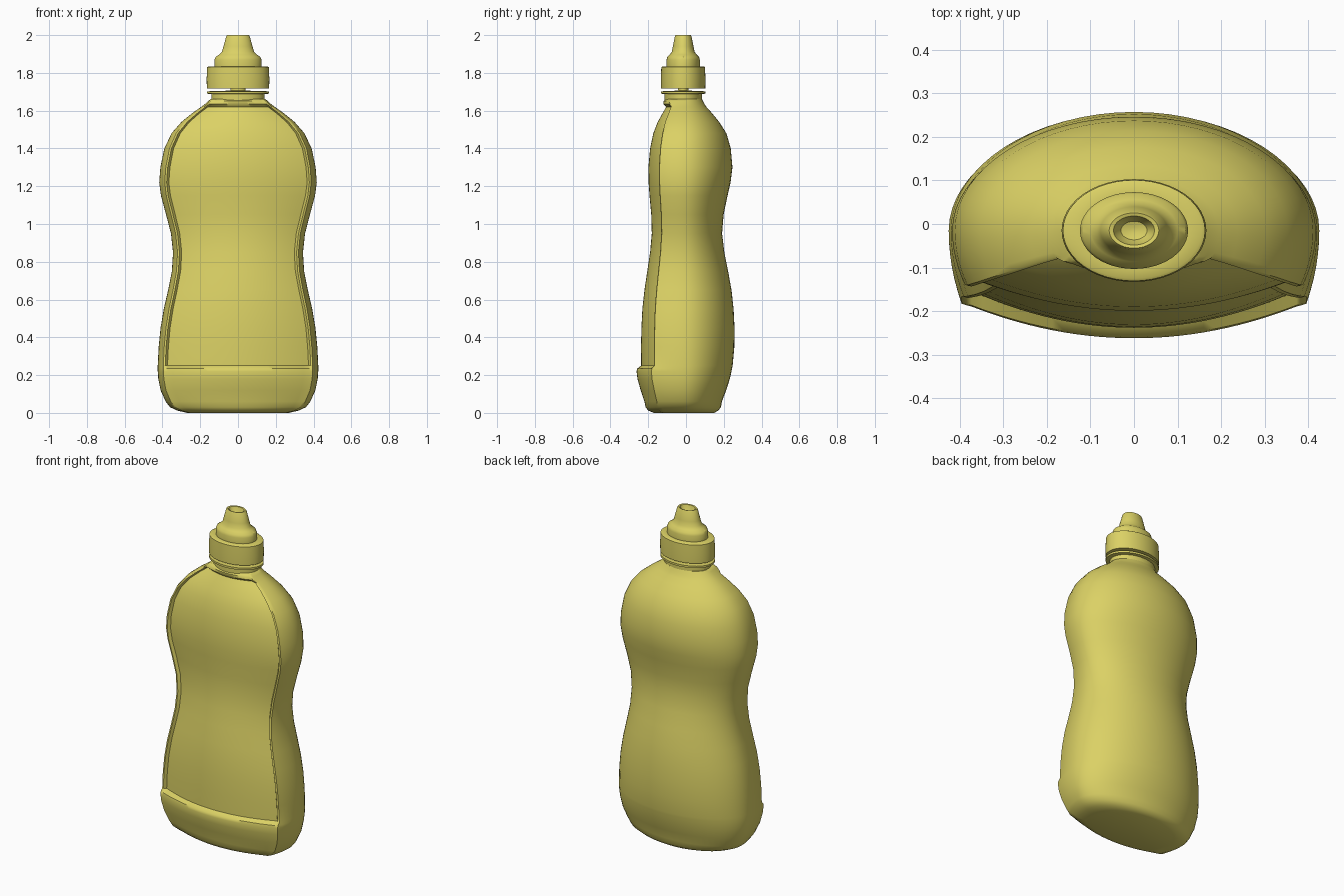
import bpy
import bmesh
from math import cos, sin, pi

old = bpy.data.objects.get("Cube")
if old:
    bpy.data.objects.remove(old, do_unlink=True)

mat = bpy.data.materials.new("mustard_yellow")
mat.use_nodes = True
colour = (0.71, 0.64, 0.13, 1)
mat.diffuse_color = colour
mat.node_tree.nodes["Principled BSDF"].inputs["Base Color"].default_value = colour

CENTRE_Y = -0.015


def loft(name, rings, angle):
    """Skin a stack of closed rings and cap both ends."""
    bm = bmesh.new()
    loops = [[bm.verts.new(p) for p in ring] for ring in rings]
    for low, high in zip(loops, loops[1:]):
        for i in range(len(low)):
            j = (i + 1) % len(low)
            bm.faces.new((low[i], low[j], high[j], high[i]))
    bm.faces.new(loops[0][::-1])
    bm.faces.new(loops[-1])
    bmesh.ops.recalc_face_normals(bm, faces=bm.faces)
    mesh = bpy.data.meshes.new(name)
    bm.to_mesh(mesh)
    bm.free()
    mesh.materials.append(mat)
    obj = bpy.data.objects.new(name, mesh)
    bpy.context.collection.objects.link(obj)
    bpy.ops.object.select_all(action="DESELECT")
    obj.select_set(True)
    bpy.context.view_layer.objects.active = obj
    bpy.ops.object.shade_smooth_by_angle(angle=angle)
    return obj


def oval_lathe(name, profile, depth=0.71, sides=48):
    """Turn a (radius, height) profile into an oval solid."""
    turns = [2 * pi * i / sides for i in range(sides)]
    rings = [[(r * cos(t), CENTRE_Y + r * depth * sin(t), z) for t in turns]
             for r, z in profile]
    return loft(name, rings, 0.6)


def body_section(z, half, back, front, recess, arc=16, side=6, panel=14):
    """Oval back, soft sides, raised rim and a bowed front panel."""
    rim_x = half * 0.93
    rim_y = CENTRE_Y + 0.68 * (front - CENTRE_Y)
    right = []
    for i in range(side):
        t = i / side
        right.append((half - (half - rim_x) * t * t,
                      CENTRE_Y + (rim_y - CENTRE_Y) * t))
    right.append((rim_x, rim_y))
    # rounded rim, then the step down to the panel
    right.append((rim_x - 0.01, rim_y - 0.003))
    edge_x, edge_y = rim_x - 0.022, rim_y + recess - 0.006
    for i in range(panel):
        u = 1 - i / panel
        right.append((edge_x * u, front + (edge_y - front) * u * u))
    left = [(-x, y) for x, y in reversed(right)]
    rear = []
    for i in range(1, arc * 2):
        t = pi - pi * i / (arc * 2)
        rear.append((half * cos(t), CENTRE_Y + (back - CENTRE_Y) * sin(t)))
    ring = right + [(0, front)] + left + rear
    return [(x, y, z) for x, y in ring]


# Bottle body: height, half width, back, front
levels = [
    (0, .27, .15, -.17), (.012, .32, .17, -.2), (.03, .36, .185, -.214),
    (.06, .383, .19, -.22), (.12, .41, .213, -.24), (.18, .422, .232, -.257),
    (.22, .425, .241, -.262), (.235, .425, .244, -.258), (.25, .425, .247, -.237),
    (.35, .42, .256, -.238), (.45, .41, .257, -.236), (.55, .393, .252, -.231),
    (.65, .37, .241, -.22), (.75, .35, .223, -.205), (.85, .344, .203, -.19),
    (.95, .355, .191, -.181), (1.05, .381, .199, -.184), (1.15, .408, .22, -.193),
    (1.22, .417, .236, -.198), (1.3, .411, .246, -.199), (1.4, .39, .237, -.19),
    (1.48, .352, .214, -.173), (1.54, .3, .176, -.15), (1.59, .238, .135, -.122),
    (1.62, .195, .108, -.105), (1.635, .175, .098, -.119), (1.65, .158, .09, -.12),
    (1.662, .145, .084, -.106),
]
loft("bottle_body",
     [body_section(*row, 0.018 if 0.24 < row[0] < 1.63 else 0) for row in levels],
     0.75)

# Neck with its collar and the thin stem under the cap
oval_lathe("bottle_neck", [(.14, 1.64), (.14, 1.688), (.165, 1.69), (.165, 1.702),
                           (.13, 1.704), (.04, 1.706), (.04, 1.725)])

# Screw cap with stepped shoulder and hollow nozzle
oval_lathe("cap_and_nozzle", [
    (.03, 1.718), (.165, 1.718), (.166, 1.77), (.163, 1.83), (.155, 1.834),
    (.124, 1.835), (.124, 1.87), (.118, 1.885), (.1, 1.897), (.085, 1.912),
    (.077, 1.94), (.062, 1.994), (.057, 2), (.047, 1.998), (.04, 1.98),
    (.03, 1.965), (.01, 1.96)])
